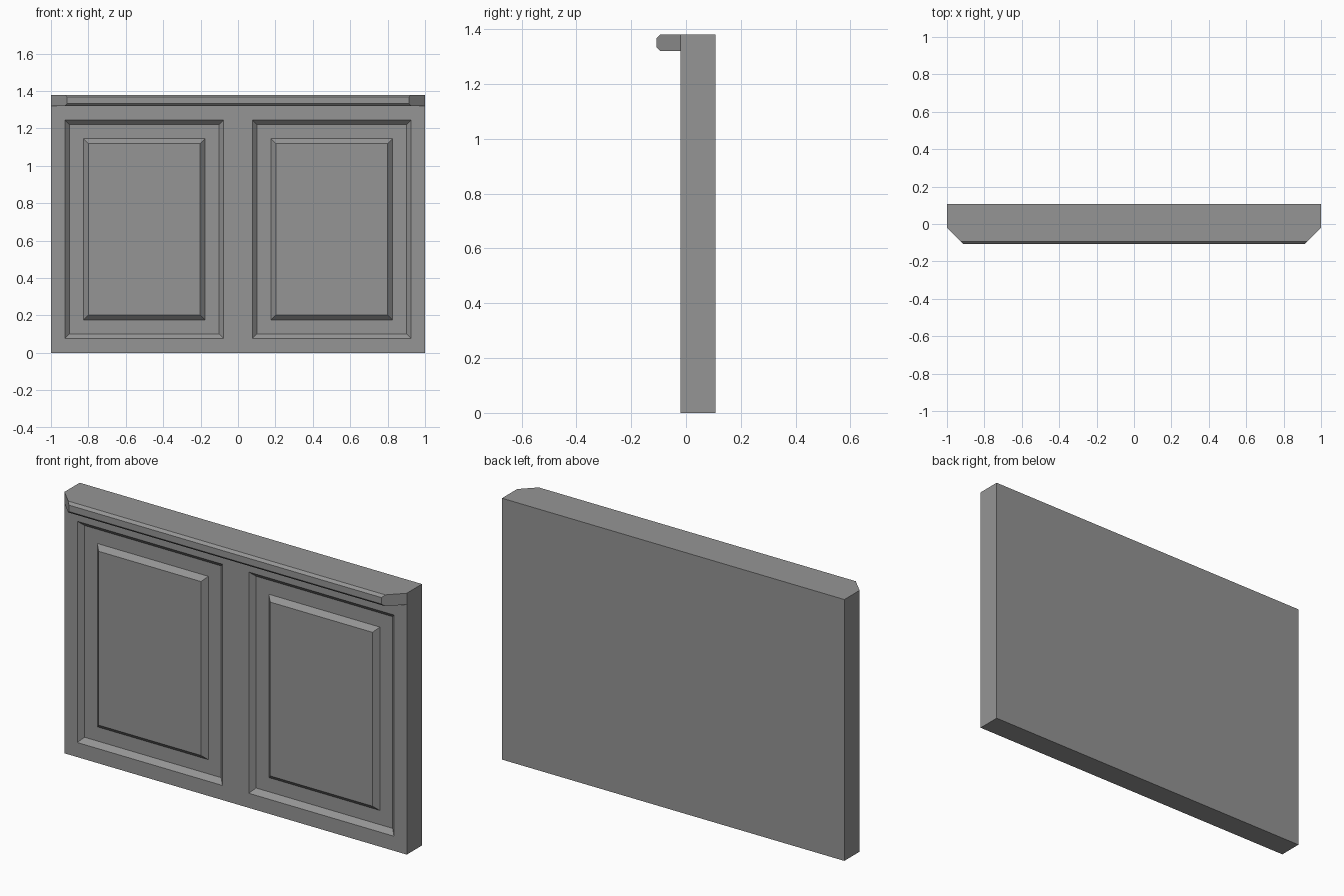
import bpy
import bmesh
from mathutils import Vector

default = bpy.data.objects.get("Cube")
if default:
    bpy.data.objects.remove(default, do_unlink=True)

GREY = (0.3, 0.3, 0.3, 1)
HEIGHT, FRONT, BACK = 1.38, -0.02, 0.107

grey = bpy.data.materials.new("plain_grey")
grey.use_nodes = True
grey.diffuse_color = GREY
grey.node_tree.nodes["Principled BSDF"].inputs["Base Color"].default_value = GREY


def finish(bm, name):
    bmesh.ops.recalc_face_normals(bm, faces=bm.faces)
    mesh = bpy.data.meshes.new(name)
    bm.to_mesh(mesh)
    bm.free()
    mesh.materials.append(grey)
    bpy.context.collection.objects.link(bpy.data.objects.new(name, mesh))


# Slab, sliced around the two panels
bm = bmesh.new()
bmesh.ops.create_cube(bm, size=1)
for v in bm.verts:
    v.co = Vector((v.co.x * 2, BACK if v.co.y > 0 else FRONT, (v.co.z + 0.5) * HEIGHT))


def slice_at(axis, value):
    normal = Vector((0, 0, 0))
    normal[axis] = 1
    bmesh.ops.bisect_plane(bm, geom=bm.verts[:] + bm.edges[:] + bm.faces[:],
                           plane_co=normal * value, plane_no=normal)


for x in (-0.925, -0.077, 0.077, 0.925):
    slice_at(0, x)
for z in (0.077, 1.245):
    slice_at(2, z)
bmesh.ops.recalc_face_normals(bm, faces=bm.faces)

# Sunken border and raised field of each panel
panels = []
for f in bm.faces:
    c = f.calc_center_median()
    if f.normal.y < -0.9 and 0.1 < abs(c.x) < 0.9 and 0.1 < c.z < 1.2:
        panels.append(f)
for width, depth in ((0.025, -0.025), (0.075, 0), (0.025, 0.025)):
    bmesh.ops.inset_individual(bm, faces=panels, thickness=width, depth=depth,
                               use_even_offset=True)
finish(bm, "panelled_front")

# Top ledge: chamfered profile with mitred ends
bm = bmesh.new()
profile = [(FRONT, 1.32), (-0.094, 1.32), (-0.107, 1.333),
           (-0.107, 1.367), (-0.094, HEIGHT), (FRONT, HEIGHT)]
ends = [[bm.verts.new((side * (1 + y - FRONT), y, z)) for y, z in profile]
        for side in (-1, 1)]
for end in ends:
    bm.faces.new(end)
for i in range(len(profile)):
    j = (i + 1) % len(profile)
    bm.faces.new((ends[0][i], ends[0][j], ends[1][j], ends[1][i]))
finish(bm, "top_ledge")
